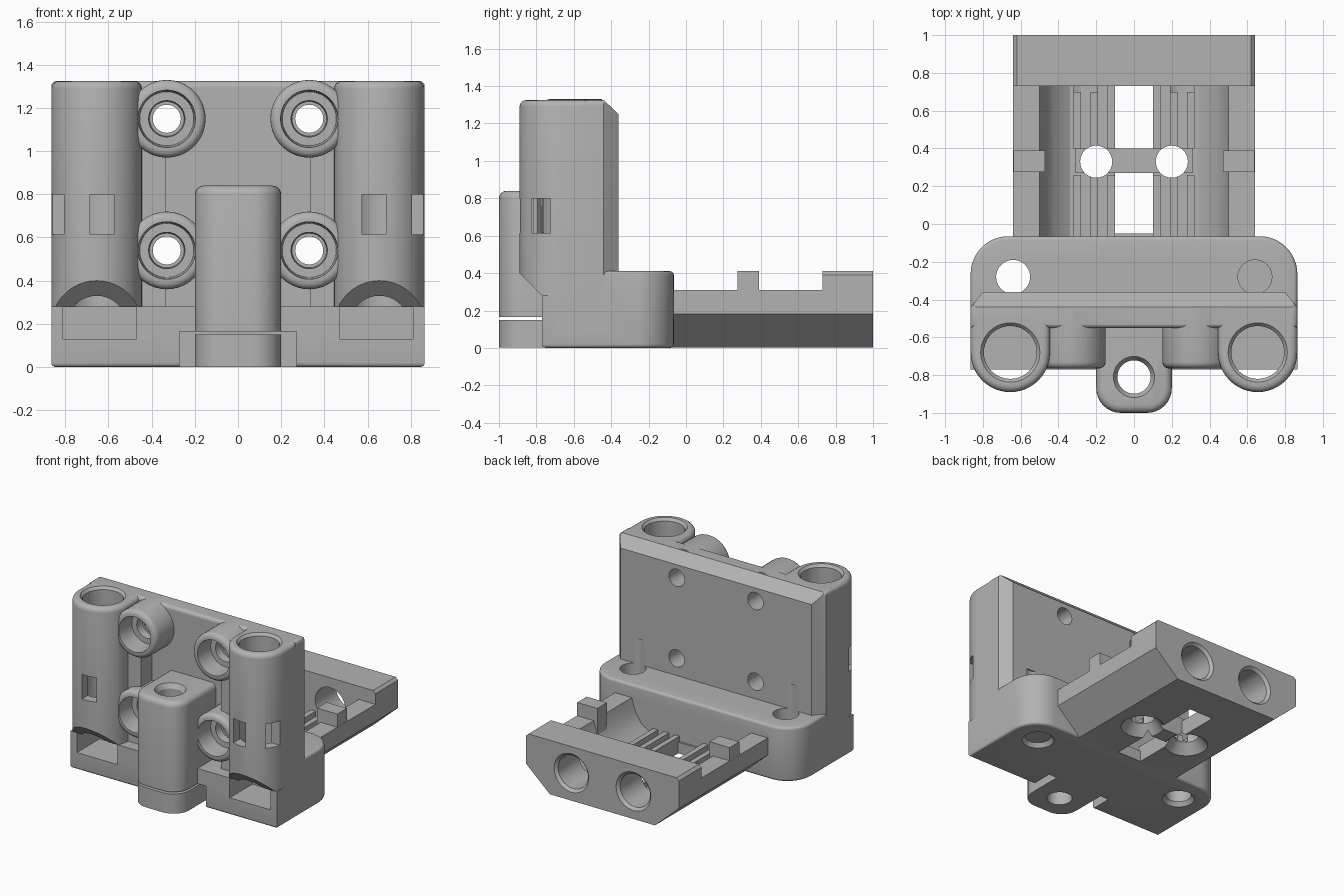
import bpy, bmesh, math
from mathutils import Vector

if "Cube" in bpy.data.objects:
    bpy.data.objects.remove(bpy.data.objects["Cube"], do_unlink=True)

GREY = (0.45, 0.45, 0.45, 1)
mat = bpy.data.materials.new("plain grey")
mat.use_nodes = True
mat.diffuse_color = GREY
mat.node_tree.nodes["Principled BSDF"].inputs["Base Color"].default_value = GREY

PLACE = {'x': lambda u, v, w: (w, u, v),
         'y': lambda u, v, w: (u, w, v),
         'z': lambda u, v, w: (u, v, w)}


def loft(name, lower, upper, axis, lo, hi, top=0, bottom=0):
    """Solid between two outlines, with optional rounding of each cap."""
    bm = bmesh.new()
    put = PLACE[axis]
    a = [bm.verts.new(put(u, v, lo)) for u, v in lower]
    b = [bm.verts.new(put(u, v, hi)) for u, v in upper]
    fa, fb = bm.faces.new(a), bm.faces.new(b)
    for i in range(len(a)):
        j = (i + 1) % len(a)
        bm.faces.new((a[i], a[j], b[j], b[i]))
    bmesh.ops.recalc_face_normals(bm, faces=bm.faces)
    for face, size in ((fb, top), (fa, bottom)):
        if size:
            bmesh.ops.bevel(bm, geom=list(face.edges), offset=size, segments=4,
                            profile=0.5, affect='EDGES', clamp_overlap=True)
    mesh = bpy.data.meshes.new(name)
    bm.to_mesh(mesh)
    bm.free()
    mesh.materials.append(mat)
    ob = bpy.data.objects.new(name, mesh)
    bpy.context.collection.objects.link(ob)
    return ob


def prism(name, pts, axis, lo, hi, **kw):
    return loft(name, pts, pts, axis, lo, hi, **kw)


def box(name, x0, x1, y0, y1, z0, z1):
    return prism(name, [(x0, y0), (x1, y0), (x1, y1), (x0, y1)], 'z', z0, z1)


def arc(cx, cy, r, start, end, n=12):
    return [(cx + r * math.cos(math.radians(start + (end - start) * i / n)),
             cy + r * math.sin(math.radians(start + (end - start) * i / n)))
            for i in range(n + 1)]


def cone(name, u, v, r0, r1, axis, lo, hi):
    ring = lambda r: arc(u, v, r, 0, 360, 40)[:-1]
    return loft(name, ring(r0), ring(r1), axis, lo, hi)


def combine(target, other, op):
    mod = target.modifiers.new("combine", 'BOOLEAN')
    mod.operation, mod.object, mod.solver = op, other, 'EXACT'
    bpy.context.view_layer.objects.active = target
    bpy.ops.object.modifier_apply(modifier=mod.name)
    bpy.data.objects.remove(other, do_unlink=True)


def add(target, other):
    combine(target, other, 'UNION')


def cut(target, other):
    combine(target, other, 'DIFFERENCE')


def mirrored(pts):
    return pts + [(-u, v) for u, v in reversed(pts)]


# Base block: rounded rear corners, lower shelf at the front, notch for the foot
body = prism("mount_body", mirrored([(0.865, -0.77)] + arc(0.665, -0.265, 0.2, 0, 90)),
             'z', 0, 0.41, top=0.02, bottom=0.02)
cut(body, box("shelf_cut", -1, 1, -0.9, -0.52, 0.28, 0.6))
cut(body, box("foot_notch", -0.27, 0.27, -0.9, -0.6, -0.1, 0.165))

# Upright plate with chamfered rear edges
plate = prism("upright_plate", mirrored([(0.865, -0.55), (0.865, -0.44), (0.8, -0.36)]),
              'z', 0.2, 1.325, top=0.025)
cut(plate, prism("top_chamfer", [(-0.46, 1.345), (-0.34, 1.23), (-0.34, 1.4)], 'x', -1, 1))
add(body, plate)

# Towers with sloped undersides, webs and screw bosses
for s in (-1, 1):
    tx = 0.655 * s
    outline = arc(tx, -0.68, 0.21, 180, 360, 24) + [(tx + 0.21, -0.45), (tx - 0.21, -0.45)]
    tower = prism("tower", outline, 'z', 0.1, 1.325, top=0.035)
    cut(tower, prism("under_slope", [(-0.95, 0.46), (-0.765, 0.275), (-0.765, 0), (-0.95, 0)],
                     'x', -1, 1))
    add(body, tower)
    web = sorted((0.335 * s, 0.5 * s))
    add(body, box("web", *web, -0.68, -0.5, 0.2, 1.15))
    for z in (0.54, 1.15):
        add(body, prism("screw_boss", arc(0.33 * s, z, 0.18, 0, 360, 40)[:-1],
                        'y', -0.765, -0.45, bottom=0.035))

# Centre column and its separate foot
column_outline = mirrored([(0.2, -0.5)] + arc(0.07, -0.87, 0.13, 0, -90, 8))
add(body, prism("centre_column", column_outline, 'z', 0.165, 0.84, top=0.04))
add(body, prism("column_foot", column_outline, 'z', 0.001, 0.15))

# Rear tray: sloped lower sides, curved trough, low side rails
half = [(0.44, 0.001), (0.64, 0.18), (0.64, 0.31), (0.5, 0.31), (0.47, 0.21),
        (0.42, 0.135), (0.34, 0.085)]
tray = prism("rear_tray", mirrored(half), 'y', -0.2, 0.9)
cut(tray, box("centre_opening", -0.1, 0.1, -0.05, 0.74, -0.1, 0.3))
add(tray, prism("end_wall", mirrored([(0.44, 0.001), (0.64, 0.18), (0.64, 0.39), (0.62, 0.41)]),
                'y', 0.73, 1.0))
add(tray, box("cross_bridge", -0.31, 0.31, 0.27, 0.4, 0.002, 0.15))
for s in (-1, 1):
    add(tray, box("side_tab", *sorted((0.47 * s, 0.639 * s)), 0.275, 0.39, 0.2, 0.41))
    for x in (0.12, 0.21, 0.3):
        for y0, y1 in ((-0.1, 0.26), (0.4, 0.74)):
            add(tray, box("rib", x * s - 0.02, x * s + 0.02, y0, y1, 0.05, 0.125))
add(body, tray)

# Bores, slots, windows and screw holes
for s in (-1, 1):
    tx, bx = 0.655 * s, 0.33 * s
    cut(body, cone("tower_bore", tx, -0.68, 0.14, 0.14, 'z', 0.25, 1.4))
    cut(body, cone("bore_mouth", tx, -0.68, 0.135, 0.17, 'z', 1.3, 1.34))
    cut(body, box("nut_slot", *sorted((0.47 * s, 0.81 * s)), -0.9, -0.5, 0.13, 0.279))
    cut(body, box("front_window", *sorted((0.575 * s, 0.685 * s)), -0.95, -0.7, 0.615, 0.8))
    cut(body, box("side_window", *sorted((0.7 * s, 0.95 * s)), -0.825, -0.725, 0.615, 0.8))
    cut(body, cone("base_hole", 0.64 * s, -0.28, 0.09, 0.09, 'z', -0.1, 0.6))
    cut(body, cone("base_hole_flare", 0.64 * s, -0.28, 0.12, 0.09, 'z', -0.01, 0.03))
    for z in (0.54, 1.15):
        cut(body, cone("screw_hole", bx, z, 0.065, 0.065, 'y', -0.9, -0.2))
        cut(body, cone("counterbore", bx, z, 0.135, 0.125, 'y', -0.8, -0.62))
        cut(body, cone("countersink", bx, z, 0.085, 0.08, 'y', -0.63, -0.56))
    cut(body, cone("end_bore", 0.26 * s, 0.21, 0.125, 0.125, 'y', 0.7, 1.1))
    cut(body, cone("end_bore_flare", 0.26 * s, 0.21, 0.12, 0.15, 'y', 0.975, 1.005))
    cut(body, cone("tray_hole", 0.2 * s, 0.33, 0.085, 0.085, 'z', -0.1, 0.4))
    cut(body, cone("tray_hole_flare", 0.2 * s, 0.33, 0.155, 0.08, 'z', -0.005, 0.08))

cut(body, cone("column_bore", 0, -0.81, 0.088, 0.088, 'z', -0.1, 1.0))
cut(body, cone("column_mouth", 0, -0.81, 0.085, 0.115, 'z', 0.8, 0.85))

# Smooth curved walls, keep hard edges
bpy.ops.object.select_all(action='DESELECT')
body.select_set(True)
bpy.context.view_layer.objects.active = body
bpy.ops.object.shade_smooth_by_angle(angle=math.radians(30))
